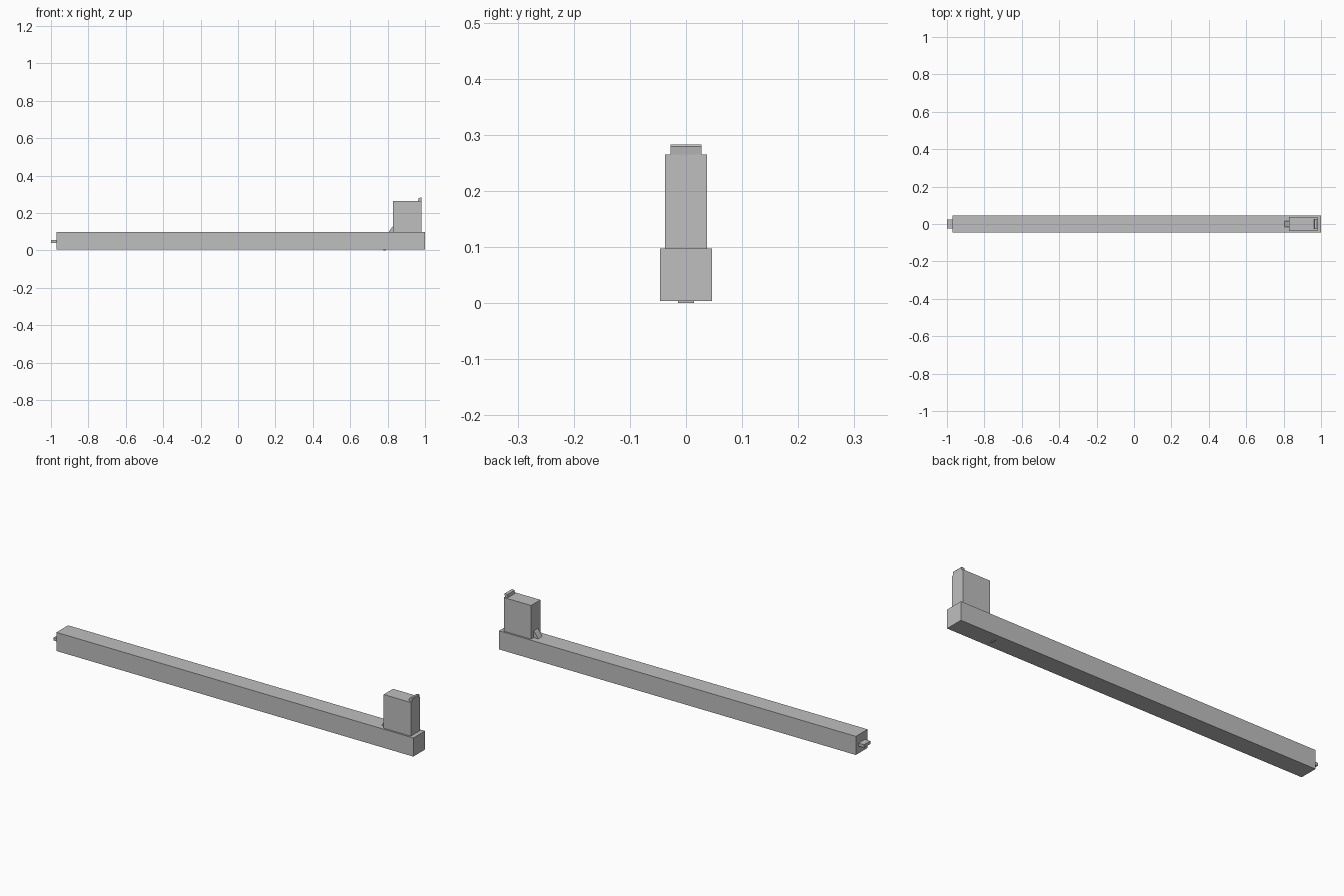
import bpy
import bmesh

if "Cube" in bpy.data.objects:
    bpy.data.objects.remove(bpy.data.objects["Cube"], do_unlink=True)

grey = bpy.data.materials.new("light grey")
grey.use_nodes = True
tone = (0.52, 0.52, 0.52, 1)
grey.diffuse_color = tone
grey.node_tree.nodes["Principled BSDF"].inputs["Base Color"].default_value = tone


def extrude_profile(name, profile, half_width):
    """Extrude an x-z outline symmetrically along y."""
    bm = bmesh.new()
    face = bm.faces.new([bm.verts.new((x, -half_width, z)) for x, z in profile])
    result = bmesh.ops.extrude_face_region(bm, geom=[face])
    moved = [v for v in result["geom"] if isinstance(v, bmesh.types.BMVert)]
    bmesh.ops.translate(bm, verts=moved, vec=(0, 2 * half_width, 0))
    bmesh.ops.recalc_face_normals(bm, faces=bm.faces)
    mesh = bpy.data.meshes.new(name)
    bm.to_mesh(mesh)
    bm.free()
    mesh.materials.append(grey)
    obj = bpy.data.objects.new(name, mesh)
    bpy.context.collection.objects.link(obj)
    return obj


def box(name, x0, x1, z0, z1, half_width):
    return extrude_profile(name, [(x0, z0), (x1, z0), (x1, z1), (x0, z1)], half_width)


# Long beam with the upright block near its left end
box("beam", -0.97, 1.0, 0.004, 0.097, 0.046)
box("upright_block", 0.83, 0.98, 0.097, 0.265, 0.037)

# Small catch along the outer top edge of the block
extrude_profile("top_catch", [(0.963, 0.265), (0.98, 0.265), (0.982, 0.279),
                              (0.979, 0.283), (0.966, 0.28)], 0.028)

# Sloped latch at the foot of the block
extrude_profile("foot_latch", [(0.805, 0.097), (0.83, 0.097), (0.83, 0.13),
                               (0.824, 0.125)], 0.016)

# End tongue and the small rib underneath
box("end_tongue", -1.0, -0.97, 0.04, 0.055, 0.025)
box("underside_rib", 0.779, 0.788, 0.0, 0.004, 0.014)
